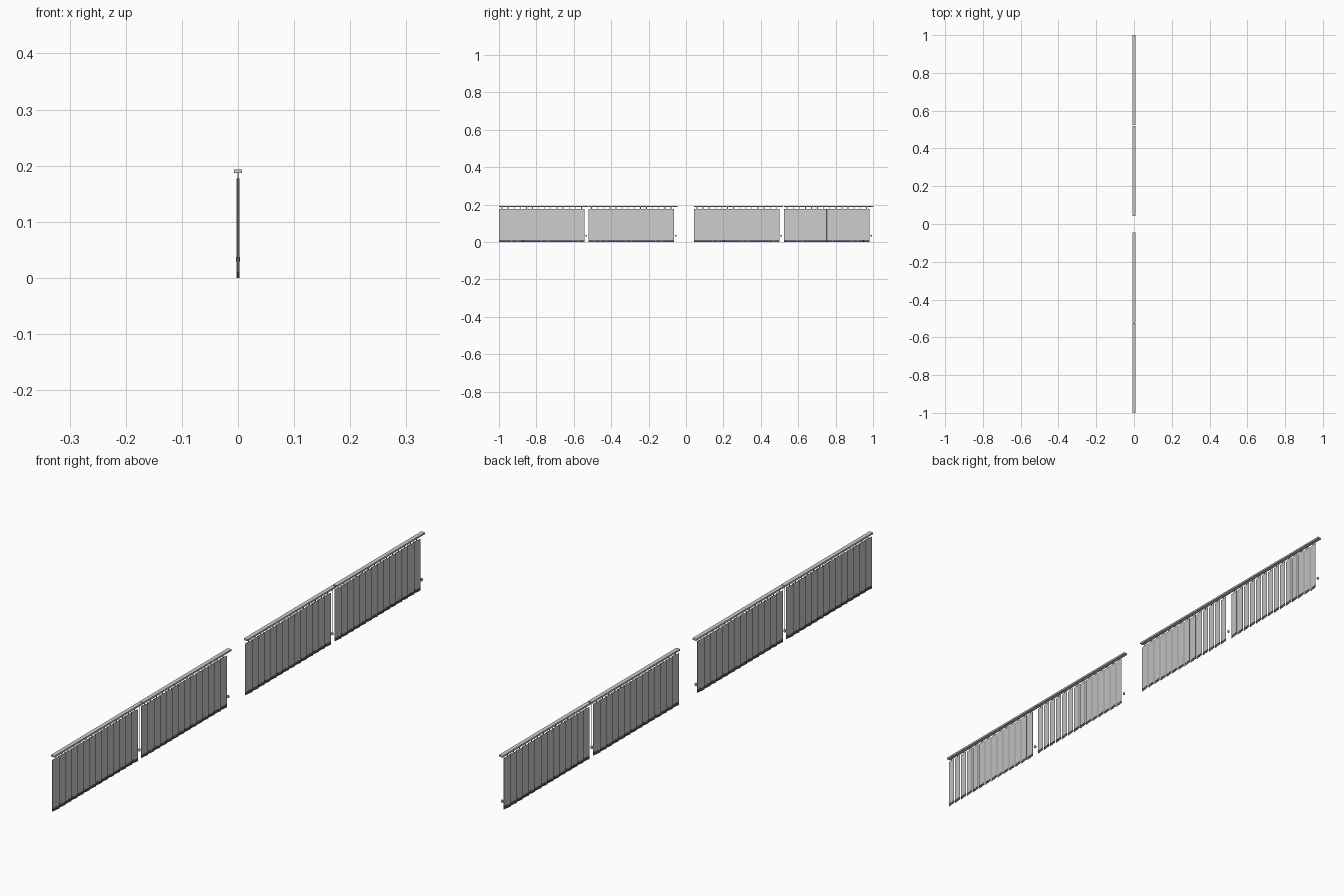
import bpy, bmesh, math
from mathutils import Matrix, Vector

if "Cube" in bpy.data.objects:
    bpy.data.objects.remove(bpy.data.objects["Cube"])

N = 14                       # slats per blind
SPAN = 0.457                 # width covered by the slats
PITCH = SPAN / N
RAIL = 0.476
STARTS = [-1.0, -0.521, 0.042, 0.524]
TILT = math.radians(-8)      # slats lean towards +x at their +y edge

dark = bpy.data.materials.new("dark_weight")
dark.diffuse_color = (0.12, 0.14, 0.18, 1)
dark.use_nodes = True
dark.node_tree.nodes["Principled BSDF"].inputs["Base Color"].default_value = dark.diffuse_color


def box(bm, centre, size, angle=0):
    m = (Matrix.Translation(centre) @ Matrix.Rotation(angle, 4, 'Z')
         @ Matrix.Diagonal((*size, 1)))
    bmesh.ops.create_cube(bm, size=1, matrix=m)


def rod(bm, a, b, r, sides=6):
    a, b = Vector(a), Vector(b)
    d = b - a
    m = Matrix.Translation((a + b) / 2) @ d.to_track_quat('Z', 'Y').to_matrix().to_4x4()
    bmesh.ops.create_cone(bm, cap_ends=True, segments=sides, radius1=r,
                          radius2=r, depth=d.length, matrix=m)


def finish(bm, name, mat=None):
    me = bpy.data.meshes.new(name)
    bm.to_mesh(me)
    bm.free()
    ob = bpy.data.objects.new(name, me)
    bpy.context.collection.objects.link(ob)
    if mat:
        me.materials.append(mat)
    return ob


for i, y0 in enumerate(STARTS, 1):
    # head rail
    bm = bmesh.new()
    box(bm, (0, y0 + RAIL / 2, 0.190), (0.014, RAIL, 0.006))
    finish(bm, f"head_rail_{i}")

    # slats, their hangers and bottom weights
    slats, hangers, weights = bmesh.new(), bmesh.new(), bmesh.new()
    for k in range(N):
        y = y0 + (k + 0.5) * PITCH
        box(slats, (0, y, 0.0885), (0.0005, PITCH * 1.01, 0.177), TILT)
        box(hangers, (0, y, 0.1815), (0.001, 0.004, 0.013), TILT)
        box(weights, (0, y, 0.006), (0.0011, PITCH * 0.97, 0.010), TILT)
    finish(slats, f"slats_{i}")
    finish(hangers, f"slat_hangers_{i}")
    finish(weights, f"bottom_weights_{i}", dark)

    # linking cords joining the bottom weights
    bm = bmesh.new()
    for x in (-0.0021, 0.0021):
        rod(bm, (x, y0 + 0.004, 0.006), (x, y0 + SPAN - 0.004, 0.006), 0.0004)
    finish(bm, f"linking_cords_{i}", dark)

    # pull cord with its small weight
    yc = y0 + 0.467
    bm = bmesh.new()
    rod(bm, (0, yc, 0.036), (0, yc, 0.188), 0.0002, 4)
    finish(bm, f"pull_cord_{i}")
    bm = bmesh.new()
    bmesh.ops.create_cone(bm, cap_ends=True, segments=12, radius1=0.004, radius2=0.004,
                          depth=0.006, matrix=Matrix.Translation((0, yc, 0.033)))
    for z, r1, r2 in ((0.037, 0.004, 0.002), (0.029, 0.002, 0.004)):
        bmesh.ops.create_cone(bm, cap_ends=True, segments=12, radius1=r1, radius2=r2,
                              depth=0.002, matrix=Matrix.Translation((0, yc, z)))
    finish(bm, f"cord_weight_{i}")
